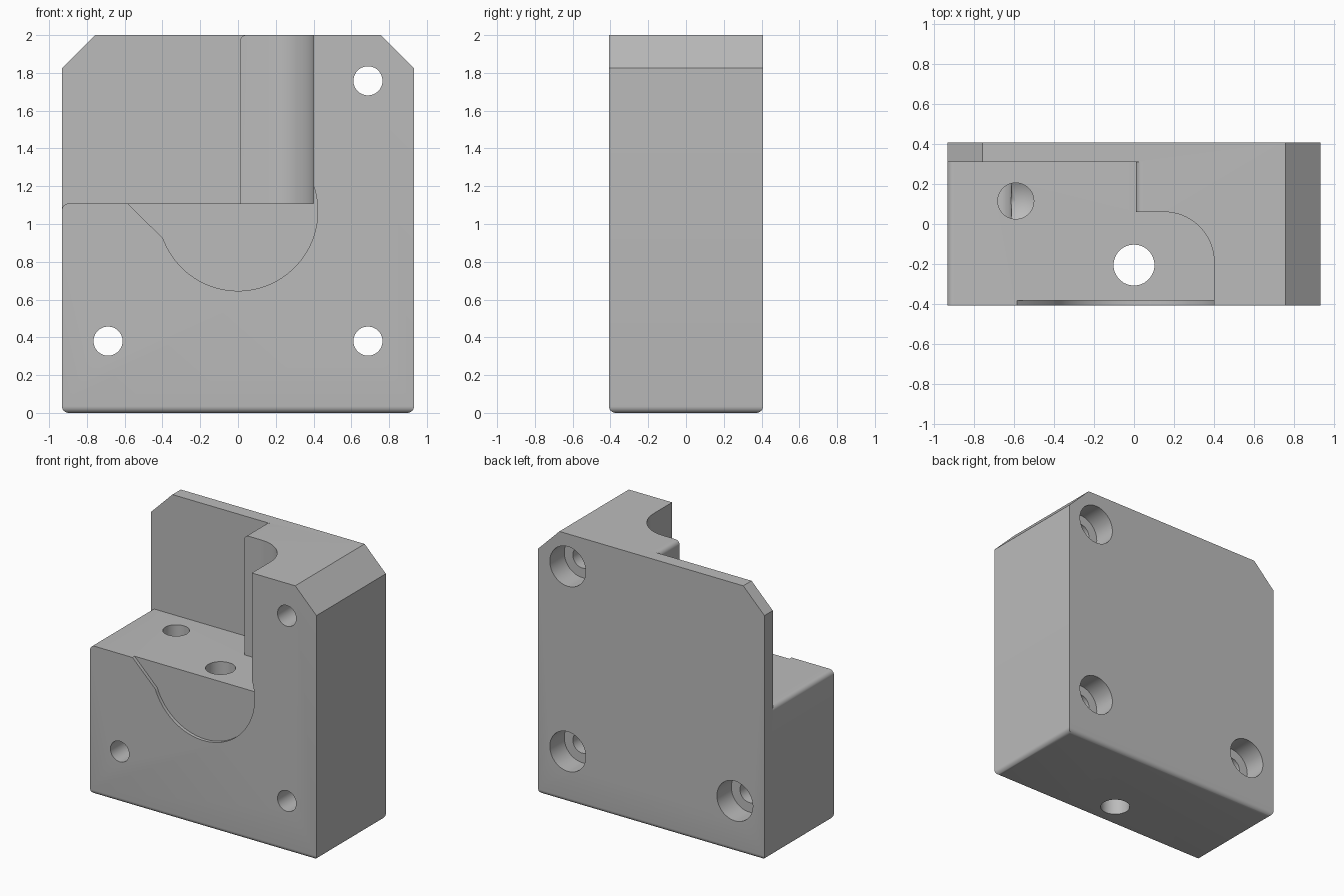
import bpy, bmesh
from math import sin, cos, radians
from mathutils import Vector

if "Cube" in bpy.data.objects:
    bpy.data.objects.remove(bpy.data.objects["Cube"], do_unlink=True)

W, D, H = 0.932, 0.408, 2.0      # half width, half depth, height
LEDGE, WALL, R = 1.108, 0.31, 0.035

grey = bpy.data.materials.new("machined_grey")
grey.use_nodes = True
grey.diffuse_color = (0.5, 0.5, 0.5, 1)
grey.node_tree.nodes["Principled BSDF"].inputs["Base Color"].default_value = (0.5, 0.5, 0.5, 1)


def arc(cx, cy, r, start, end, n=12):
    angles = [radians(start + (end - start) * i / n) for i in range(n + 1)]
    return [(cx + r * cos(a), cy + r * sin(a)) for a in angles]


def prism(name, points, axis, lo, hi):
    """Extrude a 2D outline along y (outline in x, z) or z (outline in x, y)."""
    bm = bmesh.new()
    place = (lambda u, v: (u, lo, v)) if axis == "y" else (lambda u, v: (u, v, lo))
    face = bm.faces.new([bm.verts.new(place(u, v)) for u, v in points])
    moved = bmesh.ops.extrude_face_region(bm, geom=[face])["geom"]
    shift = Vector((0, hi - lo, 0)) if axis == "y" else Vector((0, 0, hi - lo))
    bmesh.ops.translate(bm, vec=shift, verts=[g for g in moved if isinstance(g, bmesh.types.BMVert)])
    bmesh.ops.recalc_face_normals(bm, faces=bm.faces)
    mesh = bpy.data.meshes.new(name)
    bm.to_mesh(mesh)
    bm.free()
    mesh.materials.append(grey)
    obj = bpy.data.objects.new(name, mesh)
    bpy.context.collection.objects.link(obj)
    return obj


def cut(cutter):
    mod = block.modifiers.new(cutter.name, "BOOLEAN")
    mod.operation, mod.solver, mod.object = "DIFFERENCE", "EXACT", cutter
    bpy.ops.object.modifier_apply(modifier=mod.name)
    bpy.data.objects.remove(cutter, do_unlink=True)


def hole(name, u, v, r, axis, lo, hi):
    cut(prism(name, arc(u, v, r, 0, 360, 48)[:-1], axis, lo, hi))


def round_edge(name, x, z, lo, hi):
    """Round off an edge that runs along y on the -x side."""
    outline = arc(x + R, z - R, R, 180, 90, 8)
    outline += [(x + R, z + 0.1), (x - 0.1, z + 0.1), (x - 0.1, z - R)]
    cut(prism(name, outline, "y", lo, hi))


# Block with chamfered top corners and rounded bottom edges
C = 0.175
block = prism("mounting_block", [(-W, 0), (W, 0), (W, H - C), (W - C, H), (C - W, H), (-W, H - C)], "y", -D, D)
bm = bmesh.new()
bm.from_mesh(block.data)
bottom = [e for e in bm.edges if all(v.co.z < 0.001 for v in e.verts)]
bmesh.ops.bevel(bm, geom=bottom, offset=R, segments=6, profile=0.5, affect="EDGES")
bm.to_mesh(block.data)
bm.free()
bpy.context.view_layer.objects.active = block
block.select_set(True)

# Large step with a rounded inner corner
notch = [(-1.2, -0.6), (0.4, -0.6)] + arc(0.15, -0.19, 0.25, 0, 90, 20)
notch += [(0.01, 0.06), (0.01, WALL), (-1.2, WALL)]
cut(prism("step_cut", notch, "z", LEDGE, 2.3))

# Softened edges of the ledge and the upright
round_edge("ledge_round", -W, LEDGE, -0.6, WALL)
round_edge("upright_round", 0.01, H, -0.1, WALL)

# Shallow recess in the front face
recess = arc(0, 1.068, 0.422, 200, 385, 56) + [(0.39, 1.4), (-0.3, 1.4), (-0.685, 1.208)]
recess += [(-0.4, 0.923)] if recess[0][1] > 0.93 else []
cut(prism("front_recess", recess, "y", -0.6, -0.383))

# Counterbored mounting holes
for x, z in [(-0.688, 0.38), (0.688, 0.38), (0.688, 1.758)]:
    hole("bolt_hole", x, z, 0.077, "y", -0.6, 0.6)
    hole("bolt_counterbore", x, z, 0.148, "y", D - 0.17, 0.6)

# Vertical through hole
hole("through_hole", 0, -0.205, 0.102, "z", -0.2, 1.4)

# Blind drilled hole with a conical end
drill = prism("drilled_hole", arc(-0.59, 0.115, 0.09, 0, 360, 48)[:-1], "z", 0.4, 1.4)
bm = bmesh.new()
bm.from_mesh(drill.data)
end = next(f for f in bm.faces if f.calc_center_median().z < 0.41)
tip = bmesh.ops.poke(bm, faces=[end])["verts"][0]
tip.co.z -= 0.052
bm.to_mesh(drill.data)
bm.free()
cut(drill)

bpy.ops.object.shade_smooth_by_angle(angle=radians(25))
